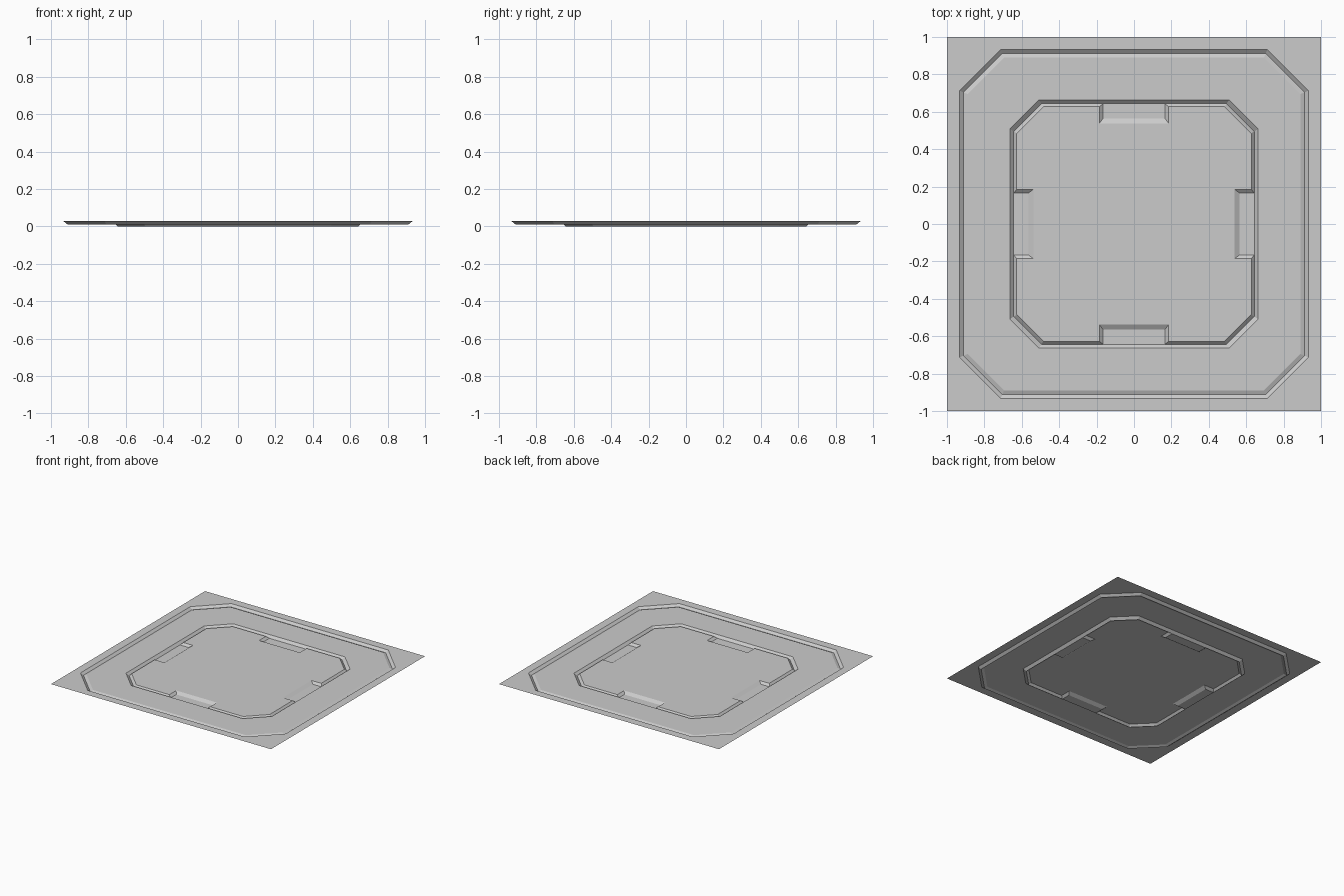
import bpy
from math import cos, sin, pi

if "Cube" in bpy.data.objects:
    bpy.data.objects.remove(bpy.data.objects["Cube"])


def quarter_turns(points, z):
    """Repeat a run of profile points on all four sides, counter-clockwise."""
    loop = []
    for k in range(4):
        c, s = round(cos(k * pi / 2)), round(sin(k * pi / 2))
        loop += [(c * x - s * y, s * x + c * y, z) for x, y in points]
    return loop


def octagon(r, c, z):
    return quarter_turns([(c, r), (-c, r)], z)


def notched(r, c, n, d, z):
    return quarter_turns([(c, r), (n, r), (n, d), (-n, d), (-n, r), (-c, r)], z)


def make(name, loops, cap=False, extra=()):
    """Bridge successive loops (outer to inner), optionally capping the last."""
    faces = []
    for a, b in zip(loops, loops[1:]):
        for i in range(len(a)):
            j = (i + 1) % len(a)
            quad = [a[i], a[j], b[j], b[i]]
            faces.append([p for k, p in enumerate(quad) if p != quad[k - 1]])
    if cap:
        faces.append(loops[-1])
    faces += extra
    index, polys = {}, []
    for f in faces:
        polys.append([index.setdefault(tuple(round(v, 5) for v in p), len(index)) for p in f])
    mesh = bpy.data.meshes.new(name)
    mesh.from_pydata(list(index), [], polys)
    mesh.update()
    obj = bpy.data.objects.new(name, mesh)
    bpy.context.collection.objects.link(obj)
    return obj


TOP, GROOVE, RING, PLATE = 0.028, 0.011, 0.02, 0.017

# Square border around the outer octagon
rim = octagon(0.933, 0.713, TOP)
make("outer_border", [octagon(1.0, 1.0, TOP), rim])

# Outer groove, raised ring and the wall down to the inner groove
make("groove_and_ring", [
    rim,
    octagon(0.912, 0.704, GROOVE),
    octagon(0.89, 0.695, RING),
    octagon(0.663, 0.508, RING),
    octagon(0.643, 0.495, 0),
])

# Centre plate with bevelled edge and four notches
make("centre_plate", [
    notched(0.643, 0.495, 0.165, 0.565, 0),
    notched(0.627, 0.485, 0.185, 0.538, PLATE),
], cap=True)

# Flat floors of the notches
corners = quarter_turns([(0.165, 0.643), (-0.165, 0.643), (-0.165, 0.565), (0.165, 0.565)], 0)
make("notch_floors", [], extra=[corners[i:i + 4] for i in range(0, 16, 4)])
